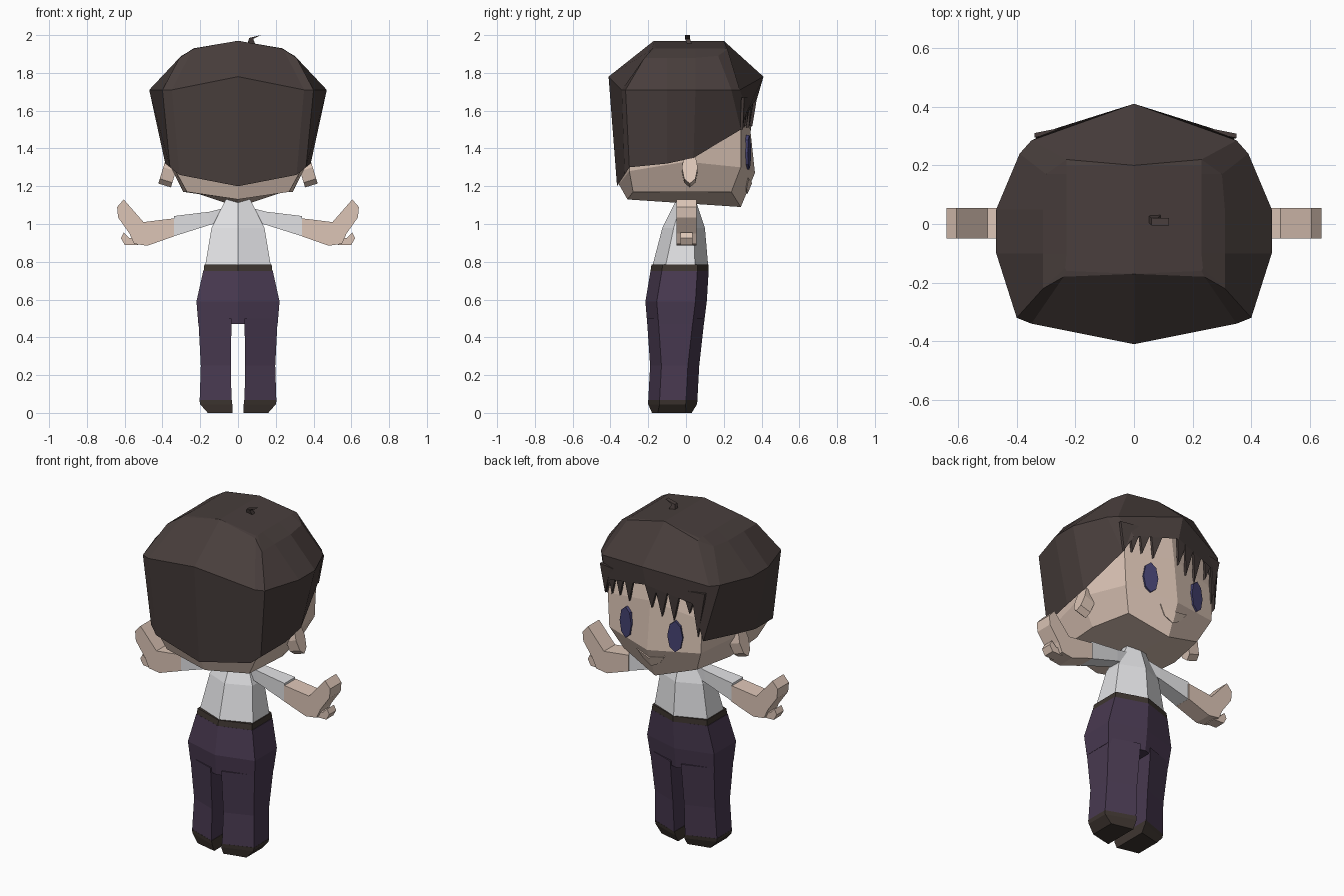
import bpy, bmesh, math
from mathutils import Vector, Matrix

if "Cube" in bpy.data.objects:
    bpy.data.objects.remove(bpy.data.objects["Cube"])


def material(name, rgb):
    m = bpy.data.materials.new(name)
    m.diffuse_color = (*rgb, 1)
    m.use_nodes = True
    m.node_tree.nodes["Principled BSDF"].inputs["Base Color"].default_value = m.diffuse_color
    return m


HAIR = material("dark brown hair", (0.065, 0.048, 0.045))
SKIN = material("skin", (0.72, 0.56, 0.47))
SHIRT = material("white shirt", (0.75, 0.75, 0.77))
PANTS = material("purple trousers", (0.065, 0.041, 0.08))
LEATHER = material("brown leather", (0.048, 0.036, 0.03))
EYE = material("blue eye", (0.061, 0.056, 0.17))


def finish(name, bm, mat):
    bmesh.ops.remove_doubles(bm, verts=bm.verts, dist=0.0005)
    bmesh.ops.recalc_face_normals(bm, faces=bm.faces)
    mesh = bpy.data.meshes.new(name)
    bm.to_mesh(mesh)
    bm.free()
    mesh.materials.append(mat)
    obj = bpy.data.objects.new(name, mesh)
    bpy.context.collection.objects.link(obj)
    return obj


def loft(name, rings, mat, closed=False, caps=(True, True), left=None):
    """Skin rings given for the +x half and repeat them on the -x half."""
    bm = bmesh.new()
    for sign, half in ((1, rings), (-1, left or rings)):
        rows = [[bm.verts.new((sign * x, y, z)) for x, y, z in r] for r in half]
        n = len(rows[0])
        for a, b in zip(rows, rows[1:]):
            for i in range(n if closed else n - 1):
                j = (i + 1) % n
                bm.faces.new((a[i], a[j], b[j], b[i]))
        for row, cap in ((rows[0], caps[0]), (rows[-1], caps[1])):
            if cap:
                bm.faces.new(row)
    return finish(name, bm, mat)


def prism(name, pts, offset, mat, mirror=False):
    """Extrude a polygon along an offset."""
    bm = bmesh.new()
    for s in ((1, -1) if mirror else (1,)):
        a = [bm.verts.new((s * p[0], p[1], p[2])) for p in pts]
        b = [bm.verts.new((s * (p[0] + offset[0]), p[1] + offset[1], p[2] + offset[2])) for p in pts]
        bm.faces.new(a)
        bm.faces.new(b)
        for i in range(len(a)):
            j = (i + 1) % len(a)
            bm.faces.new((a[i], a[j], b[j], b[i]))
    return finish(name, bm, mat)


def section(z, xi, xo, yf, yb, c=0.06):
    """Half of a hexagonal body section."""
    return [(xi, yf, z), (xo, yf - c, z), (xo, yb + c, z), (xi, yb, z)]


# Head with a muzzle and jaw
jaw = [(0, .29, 1.09), (.24, .24, 1.17), (.29, 0, 1.17), (.27, -.28, 1.17), (0, -.31, 1.13)]
cheek = [(0, .365, 1.27), (.30, .29, 1.30), (.37, 0, 1.33), (.33, -.30, 1.28), (0, -.355, 1.21)]
brow = [(0, .335, 1.55), (.31, .29, 1.5), (.40, 0, 1.5), (.34, -.30, 1.5), (0, -.35, 1.5)]
crown = [(0, .30, 1.8), (.28, .22, 1.8), (.35, 0, 1.8), (.30, -.22, 1.8), (0, -.28, 1.8)]
loft("head", [jaw, cheek, brow, crown], SKIN)

# Smiling mouth, a thin plate on the lower face
quad = [Vector(p) for p in (jaw[0], jaw[1], cheek[0], cheek[1])]
mouth = []
for u, v in ((0, .72), (.32, .78), (.2, .5), (0, .4)):
    mouth.append(quad[0].lerp(quad[1], u).lerp(quad[2].lerp(quad[3], u), v))
prism("mouth", mouth, (0, .006, -.002), SKIN, mirror=True)

# Eyes and ears: flattened octagonal discs
def disc(name, loc, size, yaw, roll, mat):
    bm = bmesh.new()
    bmesh.ops.create_cone(bm, cap_ends=True, segments=8, radius1=1, radius2=1, depth=1)
    m = (Matrix.Translation(loc) @ Matrix.Rotation(yaw, 4, 'Z') @ Matrix.Rotation(roll, 4, 'X')
         @ Matrix.Diagonal((size[0], size[2], size[1], 1)) @ Matrix.Rotation(math.pi / 2, 4, 'X')
         @ Matrix.Rotation(math.pi / 8, 4, 'Z'))
    m = (Matrix.Translation(loc) @ Matrix.Rotation(yaw, 4, 'Z') @ Matrix.Rotation(roll, 4, 'X')
         @ Matrix.Diagonal((size[0], size[2], size[1], 1)) @ Matrix.Rotation(math.pi / 2, 4, 'X'))
    bm.transform(m)
    return finish(name, bm, mat)


for s, side in ((1, "right"), (-1, "left")):
    disc(side + "_eye", (s * .16, .324, 1.38), (.045, .092, .024), -s * .2, 0, EYE)
    disc(side + "_ear", (s * .362, .02, 1.29), (.042, .09, .07), -s * math.pi / 2, .3, SKIN)

# Hair cap: crown, shoulder, widest line and lower edge, each front to back
top = [(0, .2, 1.97), (.23, .2, 1.93), (.23, .17, 1.93), (.23, .05, 1.93),
       (.23, -.1, 1.93), (.235, -.15, 1.93), (.23, -.16, 1.93), (0, -.17, 1.97)]
upper = [(0, .2, 1.97), (.23, .22, 1.925), (.30, .17, 1.89), (.31, .05, 1.88),
         (.31, -.1, 1.88), (.31, -.22, 1.88), (.24, -.18, 1.925), (0, -.17, 1.97)]
wide = [(0, .41, 1.78), (.35, .285, 1.71), (.39, .24, 1.71), (.47, .05, 1.71),
        (.47, -.1, 1.71), (.40, -.32, 1.71), (.35, -.34, 1.71), (0, -.41, 1.78)]
hem = [(0, .375, 1.66), (.27, .325, 1.6), (.32, .29, 1.5), (.385, .04, 1.35),
       (.385, -.1, 1.32), (.36, -.3, 1.3), (.31, -.325, 1.26), (0, -.365, 1.2)]
hem_left = hem[:2] + [(.32, .295, 1.38)] + hem[3:]
loft("hair", [top, upper, wide, hem], HAIR, caps=(True, False), left=[top, upper, wide, hem_left])

# Fringe of pointed locks
locks = ((.31, 1.5), (.26, 1.51), (.20, 1.52), (.13, 1.51), (-.03, 1.52),
         (-.09, 1.48), (-.16, 1.47), (-.25, 1.53), (-.30, 1.4))
for x, z in locks:
    edge = [(x - .04, .378 - .2 * abs(x - .04), 1.67), (x + .04, .378 - .2 * abs(x + .04), 1.67),
            (x + .01, .357 - .18 * abs(x), z)]
    prism("fringe_lock", edge, (0, -.015, 0), HAIR)

# Small tuft on the crown
prism("hair_tuft", [(.05, .03, 1.955), (.09, .03, 1.955), (.08, .02, 1.98), (.12, .02, 2.0), (.06, .02, 1.985)],
      (0, -.025, 0), HAIR)

# Shirt, belt and trousers
loft("shirt", [section(1.13, 0, .065, .05, -.05, .03), section(.98, 0, .14, .10, -.125),
               section(.77, 0, .175, .118, -.18, .07)], SHIRT)
loft("belt", [section(.785, 0, .178, .12, -.183), section(.75, 0, .182, .12, -.188)], LEATHER)
loft("hips", [section(.752, 0, .184, .12, -.188), section(.59, 0, .22, .11, -.215),
              section(.47, 0, .21, .095, -.205)], PANTS)
loft("trouser_legs", [section(.50, .035, .21, .098, -.207), section(.25, .037, .197, .07, -.19),
                      section(.065, .035, .203, .06, -.20)], PANTS, closed=True)
loft("shoes", [section(.067, .033, .204, .061, -.201), section(.045, .03, .20, .058, -.20),
               section(.0, .03, .16, .03, -.18, .03)], LEATHER, closed=True)


# Sleeves: tapered boxes from shoulder to forearm
def box_ring(x, z0, z1, y0, y1):
    return [(x, y0, z0), (x, y1, z0), (x, y1, z1), (x, y0, z1)]


loft("sleeves", [box_ring(.05, 1.02, 1.09, -.03, .03), box_ring(.15, .995, 1.065, -.04, .04),
                 box_ring(.34, .935, 1.042, -.05, .05)], SHIRT, closed=True)

# Hands: bent palms with raised fingers, and thumbs
palm = [(.338, -.05, 1.03), (.50, -.05, 1.01), (.605, -.05, 1.13), (.64, -.05, 1.09),
        (.635, -.05, 1.035), (.575, -.05, .95), (.55, -.05, .895), (.48, -.05, .885), (.338, -.05, .935)]
prism("hands", palm, (0, .105, 0), SKIN, mirror=True)
thumb = [(.52, -.03, .93), (.575, -.03, .925), (.605, -.03, .955), (.62, -.03, .925), (.60, -.03, .89), (.53, -.03, .888)]
prism("thumbs", thumb, (0, .065, 0), SKIN, mirror=True)
